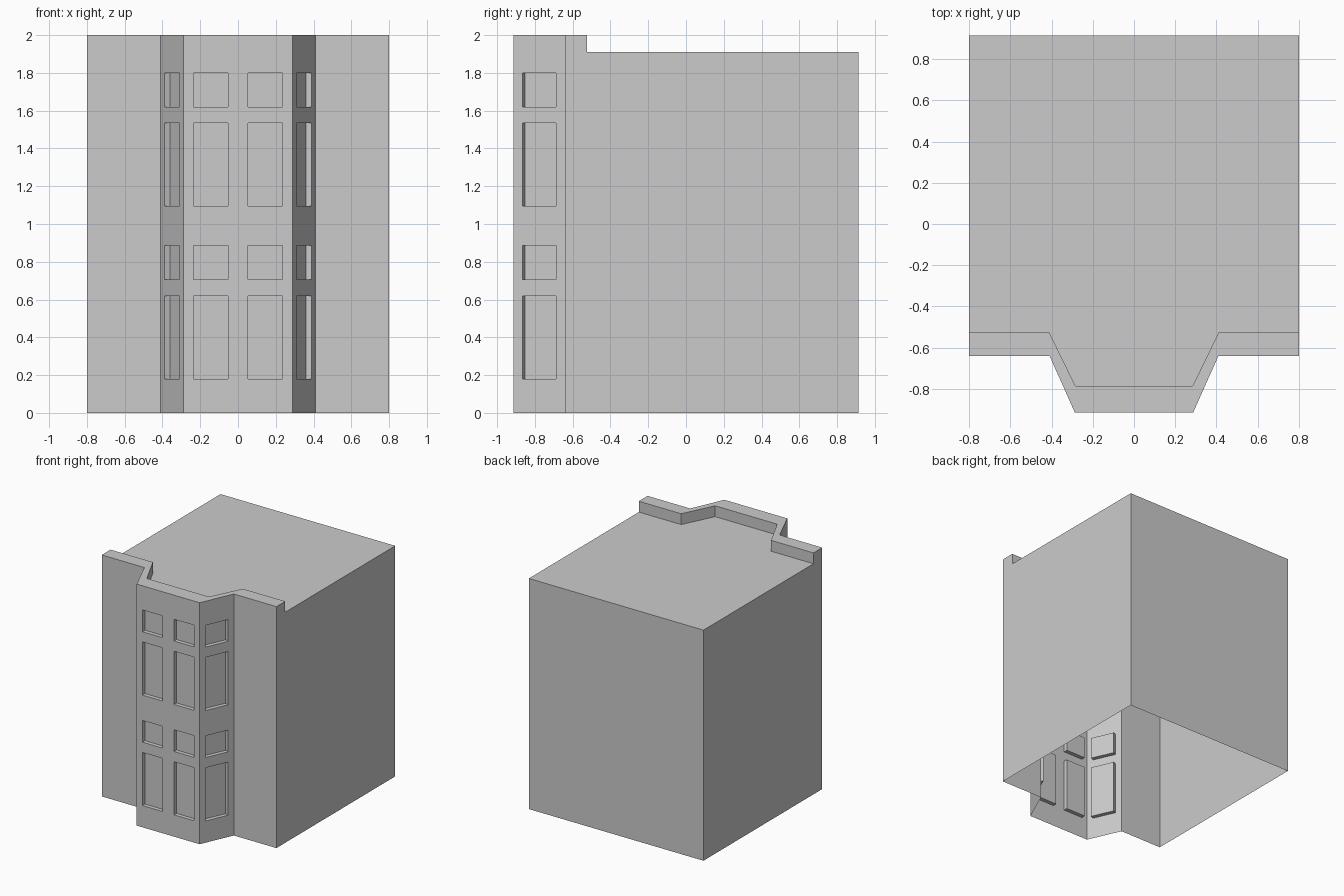
import bpy, bmesh
from mathutils import Vector

if "Cube" in bpy.data.objects:
    bpy.data.objects.remove(bpy.data.objects["Cube"])

W, BACK, TOP, ROOF = 0.80, 0.914, 2.0, 1.91
OUTER = [(-W, -0.64), (-0.41, -0.64), (-0.288, -0.914),
         (0.288, -0.914), (0.41, -0.64), (W, -0.64)]
INNER = [(-W, -0.525), (-0.412, -0.525), (-0.284, -0.787),
         (0.284, -0.787), (0.412, -0.525), (W, -0.525)]
WINDOW_ROWS = [(0.18, 0.62), (0.705, 0.885), (1.095, 1.535), (1.62, 1.80)]
DEPTH = 0.033


def face(bm, pts, direction):
    """Add a polygon facing the given direction."""
    f = bm.faces.new([bm.verts.new(p) for p in pts])
    f.normal_update()
    if f.normal.dot(Vector(direction)) < 0:
        f.normal_flip()


def finish(bm, name):
    bmesh.ops.remove_doubles(bm, verts=bm.verts, dist=0.0005)
    mesh = bpy.data.meshes.new(name)
    bm.to_mesh(mesh)
    bm.free()
    obj = bpy.data.objects.new(name, mesh)
    bpy.context.collection.objects.link(obj)


def wall(name, p, q, columns=()):
    """Front wall panel from p to q with recessed windows in each column."""
    bm = bmesh.new()
    p, q = Vector((*p, 0)), Vector((*q, 0))
    length = (q - p).length
    along = (q - p) / length
    out = along.cross(Vector((0, 0, 1)))

    def at(u, z, d=0):
        return p + along * u - out * d + Vector((0, 0, z))

    us = [0, *[u for c in columns for u in c], length]
    rows = WINDOW_ROWS if columns else []
    zs = [0, *[z for r in rows for z in r], TOP]
    for i, (u0, u1) in enumerate(zip(us, us[1:])):
        for j, (z0, z1) in enumerate(zip(zs, zs[1:])):
            rim = [(u0, z0), (u1, z0), (u1, z1), (u0, z1)]
            is_window = i % 2 and j % 2
            face(bm, [at(*c, DEPTH if is_window else 0) for c in rim], out)
            if is_window:  # reveals around the pane
                mid = at((u0 + u1) / 2, (z0 + z1) / 2)
                for a, b in zip(rim, rim[1:] + rim[:1]):
                    face(bm, [at(*a), at(*b), at(*b, DEPTH), at(*a, DEPTH)],
                         mid - (at(*a) + at(*b)) / 2)
    finish(bm, name)


# Facade with its three-sided window bay
side_len = (Vector(OUTER[2]) - Vector(OUTER[1])).length
side_col = [(side_len / 2 - 0.098, side_len / 2 + 0.098)]
front_cols = [(0.288 + a, 0.288 + b) for a, b in ((-0.236, -0.054), (0.054, 0.236))]
names = ["facade_left", "bay_left", "bay_front", "bay_right", "facade_right"]
cols = [(), side_col, front_cols, side_col, ()]
for name, p, q, c in zip(names, OUTER, OUTER[1:], cols):
    wall(name, p, q, c)

# Side and back walls, open underneath
bm = bmesh.new()
for s in (-1, 1):
    profile = [(-0.64, 0), (BACK, 0), (BACK, ROOF),
               (-0.525, ROOF), (-0.525, TOP), (-0.64, TOP)]
    face(bm, [(s * W, y, z) for y, z in profile], (s, 0, 0))
face(bm, [(-W, BACK, 0), (W, BACK, 0), (W, BACK, ROOF), (-W, BACK, ROOF)], (0, 1, 0))
finish(bm, "side_and_back_walls")

# Flat roof, reaching into the bay
bm = bmesh.new()
face(bm, [(x, y, ROOF) for x, y in INNER + [(W, BACK), (-W, BACK)]], (0, 0, 1))
finish(bm, "roof")

# Parapet coping and inner face
bm = bmesh.new()
for a, b, c, d in zip(OUTER, OUTER[1:], INNER[1:], INNER):
    face(bm, [(*v, TOP) for v in (a, b, c, d)], (0, 0, 1))
    face(bm, [(*d, ROOF), (*c, ROOF), (*c, TOP), (*d, TOP)], (0, 1, 0))
finish(bm, "parapet")
